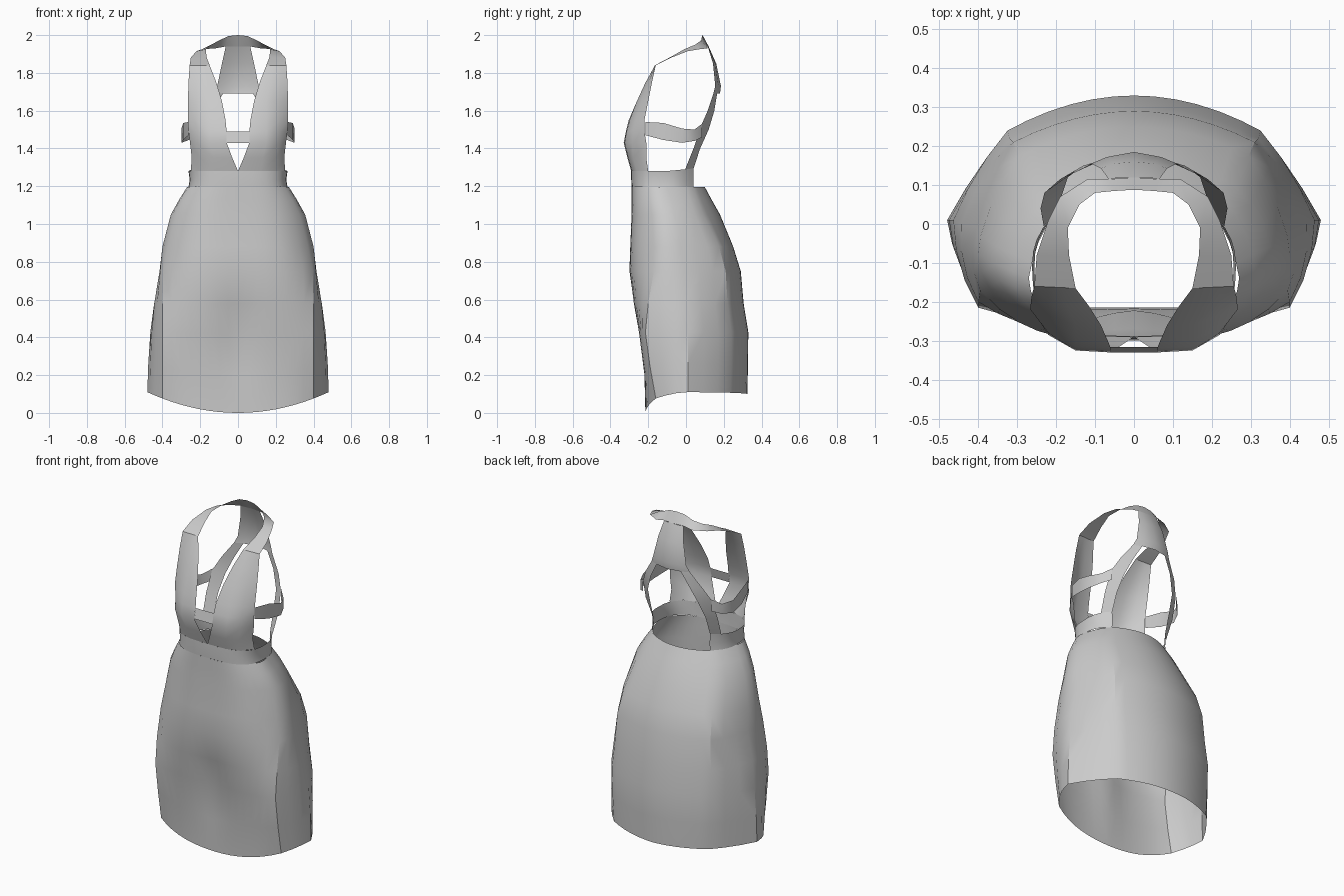
import bpy, bmesh
from math import sin, cos, radians, exp


def loft(name, rows, angle=40):
    """Skin a right-hand half through rows of points and mirror it across x."""
    bm = bmesh.new()
    grid = [[bm.verts.new(p) for p in row] for row in rows]
    for a, b in zip(grid, grid[1:]):
        for i in range(len(a) - 1):
            bm.faces.new((a[i], a[i + 1], b[i + 1], b[i]))
    bmesh.ops.remove_doubles(bm, verts=bm.verts[:], dist=0.0005)
    bmesh.ops.recalc_face_normals(bm, faces=bm.faces[:])
    me = bpy.data.meshes.new(name)
    bm.to_mesh(me)
    bm.free()
    ob = bpy.data.objects.new(name, me)
    bpy.context.collection.objects.link(ob)
    mod = ob.modifiers.new("mirror", 'MIRROR')
    mod.use_clip = True
    bpy.ops.object.select_all(action='DESELECT')
    bpy.context.view_layer.objects.active = ob
    ob.select_set(True)
    bpy.ops.object.shade_smooth_by_angle(angle=radians(angle))
    return ob


def waist_section(t, w, front, mid, back, n):
    """Half cross-section: boxy in front, elliptical behind. t from -90 to 90."""
    c, s = max(cos(radians(t)), 0.0), sin(radians(t))
    if s < 0:
        return w * c ** (2 / n), mid + (front - mid) * (-s) ** (2 / n)
    return w * c, mid + (back - mid) * s


def skirt_section(front, fx, fy, w, my, bx, by, back):
    """Front panel to front seam, side panel to back seam, back panel to centre."""
    pts = [(fx * u, front + (fy - front) * u ** 3.5) for u in [i / 8 for i in range(9)]]
    for u in (.33, .67, 1):       # bowed forward half of the side panel
        k = .012 * 4 * u * (1 - u)
        pts.append((fx + (w - fx) * u + k * 1.3, fy + (my - fy) * u - k * .4))
    for u in (.33, .67, 1):       # nearly flat rear half of the side panel
        k = .008 * 4 * u * (1 - u)
        pts.append((w + (bx - w) * u + k, my + (by - my) * u + k))
    for u in (.85, .68, .5, .33, .16, 0):
        pts.append((bx * u, back - (back - by) * u * u))
    return pts


# skirt: z, front y, front seam x y, side x y, back seam x y, back y
LEVELS = [
    (0.00, -.215, .40, -.16, .48, .01, .315, .235, .325),
    (0.20, -.222, .40, -.19, .475, .01, .32, .24, .328),
    (0.42, -.252, .40, -.215, .464, .01, .325, .24, .33),
    (0.58, -.28, .40, -.20, .444, .00, .32, .22, .305),
    (0.75, -.30, .395, -.17, .405, -.01, .31, .21, .29),
    (0.88, -.295, .37, -.165, .394, -.03, .295, .175, .25),
    (1.05, -.288, .325, -.18, .35, -.06, .265, .09, .18),
    (1.13, -.288, .285, -.195, .303, -.08, .235, .06, .135),
    (1.195, -.288, .245, -.205, .262, -.10, .19, .04, .10)]
rows = []
for z, *p in LEVELS:
    row = []
    for i, (x, y) in enumerate(skirt_section(*p)):
        if i < 9:                 # soft hollow between the legs
            y += .03 * exp(-(x / .10) ** 2 - ((z - .42) / .16) ** 2)
        # hem rises towards the sides and back
        lift = .11 * (x / p[3]) ** 2 if i < 12 else .10 + .01 * x / p[3]
        row.append((x, y, z + lift * max(0, 1 - z / .45)))
    rows.append(row)
loft("skirt", rows, 28)

# waistband: open at the back
band = [-90 + 134 * i / 15 for i in range(16)]
rows = []
for z, w, f in ((1.195, .262, -.288), (1.235, .256, -.29), (1.28, .262, -.29)):
    row = []
    for t in band:
        x, y = waist_section(t, w, f, -.10, .10, 3.0)
        row.append((x, y, z + (.02 * max(0, sin(radians(t))) if z > 1.25 else 0)))
    rows.append(row)
loft("waistband", rows)

# bodice front: z, then neckline edge, two inner points and arm edge as x, y
BODICE = [
    (1.28, 0, -.29, .12, -.286, .20, -.26, .25, -.20),
    (1.35, .03, -.31, .13, -.306, .20, -.28, .245, -.21),
    (1.43, .06, -.33, .15, -.325, .22, -.285, .254, -.21),
    (1.49, .06, -.318, .15, -.315, .22, -.28, .262, -.22),
    (1.55, .066, -.303, .15, -.298, .22, -.267, .266, -.22),
    (1.65, .085, -.26, .15, -.26, .22, -.235, .265, -.20),
    (1.75, .115, -.212, .17, -.214, .22, -.20, .262, -.18),
    (1.84, .15, -.165, .185, -.1633, .22, -.1617, .256, -.16)]
loft("bodice_front", [[(r[i], r[i + 1], r[0]) for i in (1, 3, 5, 7)] for r in BODICE])

# bridge across the plunging neckline
loft("neckline_bridge", [[(0, y, z), (.06, y, z)] for y, z in ((-.33, 1.43), (-.316, 1.49))])

# shoulder straps rising into the collar behind the neck
loft("shoulder_collar", [
    [(.15, -.165, 1.84), (.256, -.16, 1.84)],
    [(.167, -.08, 1.885), (.25, -.08, 1.88)],
    [(.17, -.01, 1.925), (.22, .01, 1.915)],
    [(.14, .05, 1.95), (.19, .07, 1.925)],
    [(.10, .08, 1.972), (.12, .115, 1.93)],
    [(.05, .085, 1.995), (.065, .115, 1.94)],
    [(0, .088, 2.0), (0, .12, 1.94)]])

# back yoke hanging from the collar
loft("back_yoke", [
    [(0, .12, 1.94), (.04, .119, 1.94), (.065, .115, 1.94)],
    [(0, .16, 1.85), (.05, .155, 1.85), (.085, .143, 1.85)],
    [(0, .185, 1.73), (.07, .172, 1.73), (.11, .155, 1.73)],
    [(0, .18, 1.69), (.08, .165, 1.69), (.128, .145, 1.69)]])

# back straps spreading down to the waistband
loft("back_straps", [
    [(.08, .165, 1.69), (.128, .145, 1.69)],
    [(.13, .15, 1.60), (.19, .115, 1.60)],
    [(.17, .12, 1.50), (.23, .08, 1.52)],
    [(.185, .075, 1.40), (.24, .04, 1.40)],
    [(.188, .04, 1.294), (.232, -.005, 1.288)]])

# side straps around the ribs
SIDE = [(.262, -.215, 1.54, 1.47), (.29, -.12, 1.535, 1.445), (.30, -.02, 1.505, 1.43),
        (.272, .045, 1.50, 1.44), (.228, .085, 1.53, 1.46)]
loft("side_straps", [[(x, y, a), (x, y, b)] for x, y, a, b in SIDE])
